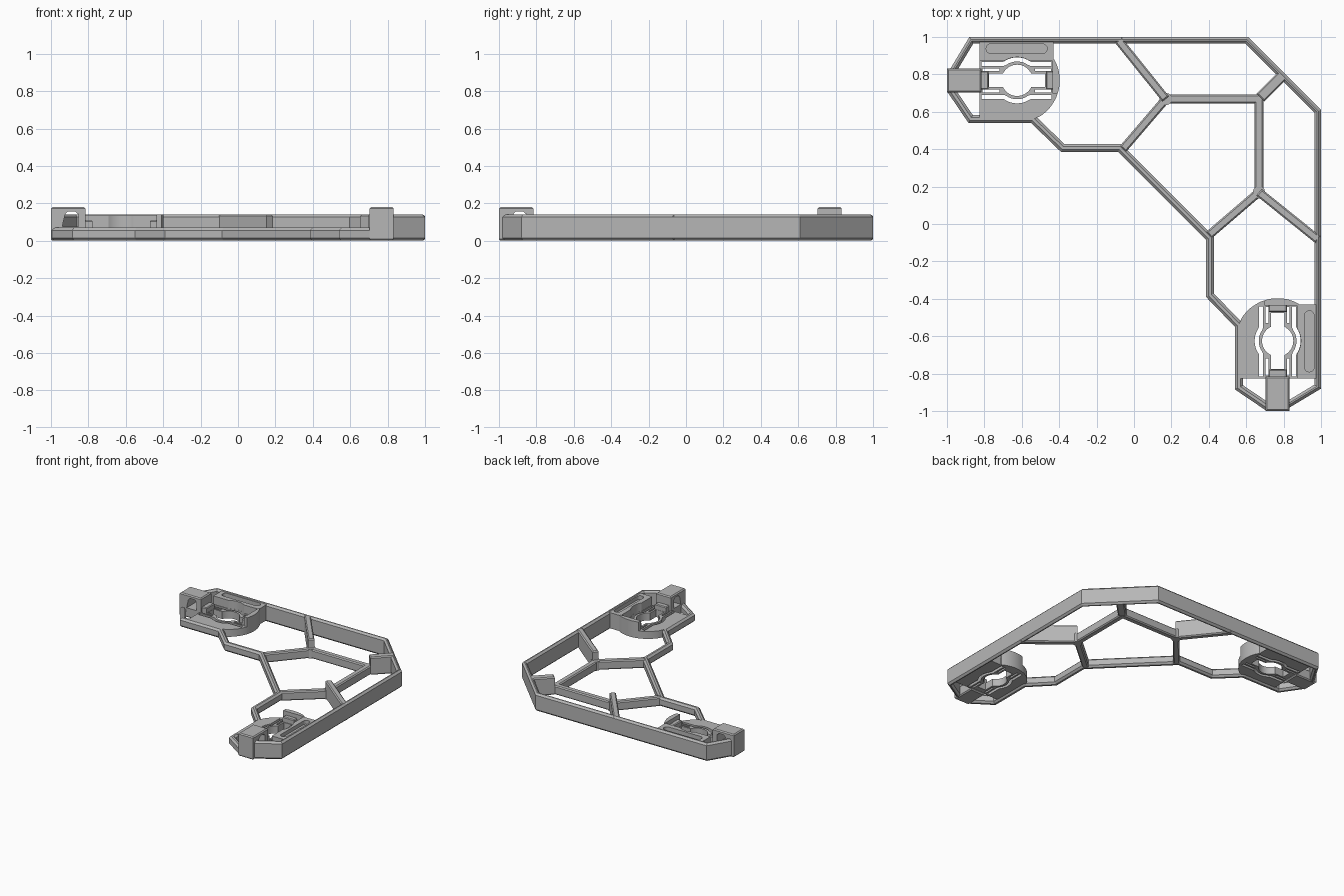
import bpy, bmesh, math
from mathutils import Vector, Matrix

cube = bpy.data.objects.get("Cube")
if cube:
    bpy.data.objects.remove(cube)

grey = bpy.data.materials.new("satin grey")
grey.use_nodes = True
grey.diffuse_color = (0.47, 0.47, 0.47, 1)
grey.node_tree.nodes["Principled BSDF"].inputs["Base Color"].default_value = grey.diffuse_color

LOW, TALL, CLIP = 0.07, 0.14, 0.18
CX, CY = -0.625, 0.768          # socket centre
SWAP = Matrix(((0, 1, 0, 0), (1, 0, 0, 0), (0, 0, 1, 0), (0, 0, 0, 1)))
parts = []


def prism(name, pts, z0, z1, chamfer=0.0):
    """Extrude a plan outline, optionally chamfering its top and bottom rims."""
    bm = bmesh.new()
    base = bm.faces.new([bm.verts.new((x, y, z0)) for x, y in pts])
    ext = bmesh.ops.extrude_face_region(bm, geom=[base])["geom"]
    for v in ext:
        if isinstance(v, bmesh.types.BMVert):
            v.co.z = z1
    bmesh.ops.recalc_face_normals(bm, faces=bm.faces)
    if chamfer:
        rims = [e for e in bm.edges if abs(e.verts[0].co.z - e.verts[1].co.z) < 1e-5]
        bmesh.ops.bevel(bm, geom=rims, offset=chamfer, segments=1, affect='EDGES')
    mesh = bpy.data.meshes.new(name)
    bm.to_mesh(mesh)
    bm.free()
    mesh.materials.append(grey)
    ob = bpy.data.objects.new(name, mesh)
    bpy.context.collection.objects.link(ob)
    parts.append(ob)
    return ob


def box(x0, x1, y0, y1):
    return [(x0, y0), (x1, y0), (x1, y1), (x0, y1)]


def arc(cx, cy, r, a0, a1, n=16):
    angles = [math.radians(a0 + (a1 - a0) * i / n) for i in range(n + 1)]
    return [(cx + r * math.cos(a), cy + r * math.sin(a)) for a in angles]


def offset(path, d):
    """Shift a polyline to its left by d with mitred corners."""
    p = [Vector(q) for q in path]
    normals = [Vector((-(b - a).y, (b - a).x)).normalized() for a, b in zip(p, p[1:])]
    out = []
    for i, q in enumerate(p):
        n0, n1 = normals[max(i - 1, 0)], normals[min(i, len(normals) - 1)]
        out.append(tuple(q + (n0 + n1) * d / (1 + n0.dot(n1))))
    return out


def strip(path, a, b):
    return offset(path, a) + offset(path, b)[::-1]


def cut(ob, cutters):
    for c in cutters:
        mod = ob.modifiers.new("cut", 'BOOLEAN')
        mod.operation, mod.solver, mod.object = 'DIFFERENCE', 'EXACT', c
    bpy.context.view_layer.update()
    graph = bpy.context.evaluated_depsgraph_get()
    mesh = bpy.data.meshes.new_from_object(ob.evaluated_get(graph))
    ob.modifiers.clear()
    ob.data = mesh
    for c in cutters:
        parts.remove(c)
        bpy.data.objects.remove(c)


def mirrored(ob):
    """Copy a part across the diagonal."""
    twin = ob.copy()
    twin.data = ob.data.copy()
    twin.name = ob.name.replace("back", "front")
    twin.data.transform(SWAP)
    twin.data.flip_normals()
    bpy.context.collection.objects.link(twin)
    parts.append(twin)


def across(half):
    return half + [(y, x) for x, y in reversed(half)]


# Tall outer wall and low inner rim, each following the full diagonal span
prism("outer_wall", strip(across([(-1, 0.80), (-0.88, 1), (0.61, 1)]), 0, -0.036), 0, TALL, 0.014)
prism("inner_rim", strip(across([(-1, 0.71), (-0.885, 0.54), (-0.55, 0.54), (-0.39, 0.385),
                                 (-0.085, 0.385)]), 0, 0.043), 0, LOW, 0.014)

# Corner strut on the diagonal
prism("corner_strut", strip([(0.80, 0.80), (0.675, 0.675)], -0.03, 0.03), 0, TALL, 0.008)

# Everything below is built once at the back and mirrored to the front
shared = len(parts)
hub = (0.17, 0.668)
prism("back_inner_rib", strip([(-0.06, 0.40), hub], -0.023, 0.023), 0, LOW, 0.008)
prism("back_cross_rib", strip([(0.15, 0.668), (0.685, 0.668)], -0.024, 0.024), 0, LOW, 0.008)
prism("back_wall_rib", strip([(-0.085, 0.985), hub], -0.023, 0.023), 0, TALL, 0.008)
prism("back_rib_hub", arc(hub[0], hub[1], 0.033, 0, 330, 11), 0, LOW)

# Socket floor with a keyhole and flexible slits
floor = prism("back_socket_floor",
              [(-0.825, 0.975), (-0.43, 0.975), (-0.43, 0.88)]
              + arc(CX, CY, 0.228, 27, -57, 20) + [(-0.54, 0.56), (-0.825, 0.56)], 0.012, LOW)
cutters = [prism("cutter", arc(CX, CY, 0.084, 0, 345, 23), -0.1, 0.3),
           prism("cutter", box(-0.775, -0.475, CY - 0.036, CY + 0.036), -0.1, 0.3)]
for s in (1, -1):
    slit = [(-0.815, CY + s * 0.088), (CX - 0.075, CY + s * 0.088)] \
        + arc(CX, CY, 0.112, s * 125, s * 55, 10) \
        + [(CX + 0.075, CY + s * 0.088), (-0.44, CY + s * 0.088)]
    cutters.append(prism("cutter", strip(slit, -0.011, 0.011), -0.1, 0.3))
    for x0, x1 in ((-0.81, -0.72), (-0.53, -0.445)):
        cutters.append(prism("cutter", box(x0, x1, CY + s * 0.057 - 0.007, CY + s * 0.057 + 0.007),
                             -0.1, 0.3))
cut(floor, cutters)

# Raised shelf beside the wall, with a rounded recess
shelf = prism("back_socket_shelf",
              [(-0.825, 0.975), (-0.825, 0.872), (CX - 0.07, 0.872)]
              + arc(CX, CY, 0.124, 123, 57, 12)
              + [(CX + 0.07, 0.872), (-0.43, 0.872), (-0.43, 0.975)], 0.04, TALL - 0.005)
recess = arc(-0.49, 0.937, 0.026, -90, 90, 8) + arc(-0.765, 0.937, 0.026, 90, 270, 8)
cut(shelf, [prism("cutter", recess, 0.105, 0.3)])

# Curved end wall and the two latch tabs
prism("back_socket_end", arc(CX, CY, 0.228, 29, -18) + [(-0.435, 0.698), (-0.435, 0.879)],
      0.012, TALL)
prism("back_end_tab", box(-0.47, -0.43, CY - 0.05, CY + 0.05), 0.012, 0.11, 0.006)
prism("back_clip_tab", box(-0.825, -0.777, CY - 0.05, CY + 0.05), 0.012, 0.11, 0.006)

# Clip block with a sideways tunnel
clip = prism("back_clip_block", box(-1, -0.815, 0.703, 0.832), 0, CLIP, 0.008)
tunnel = prism("cutter", [(-0.94, 0.075), (-0.925, 0.14), (-0.91, 0.156), (-0.87, 0.156),
                          (-0.852, 0.14), (-0.852, 0.075)], -0.9, -0.6)
tunnel.data.transform(Matrix.Rotation(math.pi / 2, 4, 'X'))
cut(clip, [tunnel])

for ob in parts[shared:]:
    mirrored(ob)

# Crisp chamfers, smooth arcs
bpy.ops.object.select_all(action='DESELECT')
for ob in parts:
    ob.select_set(True)
bpy.context.view_layer.objects.active = parts[0]
bpy.ops.object.shade_smooth_by_angle(angle=math.radians(30))
